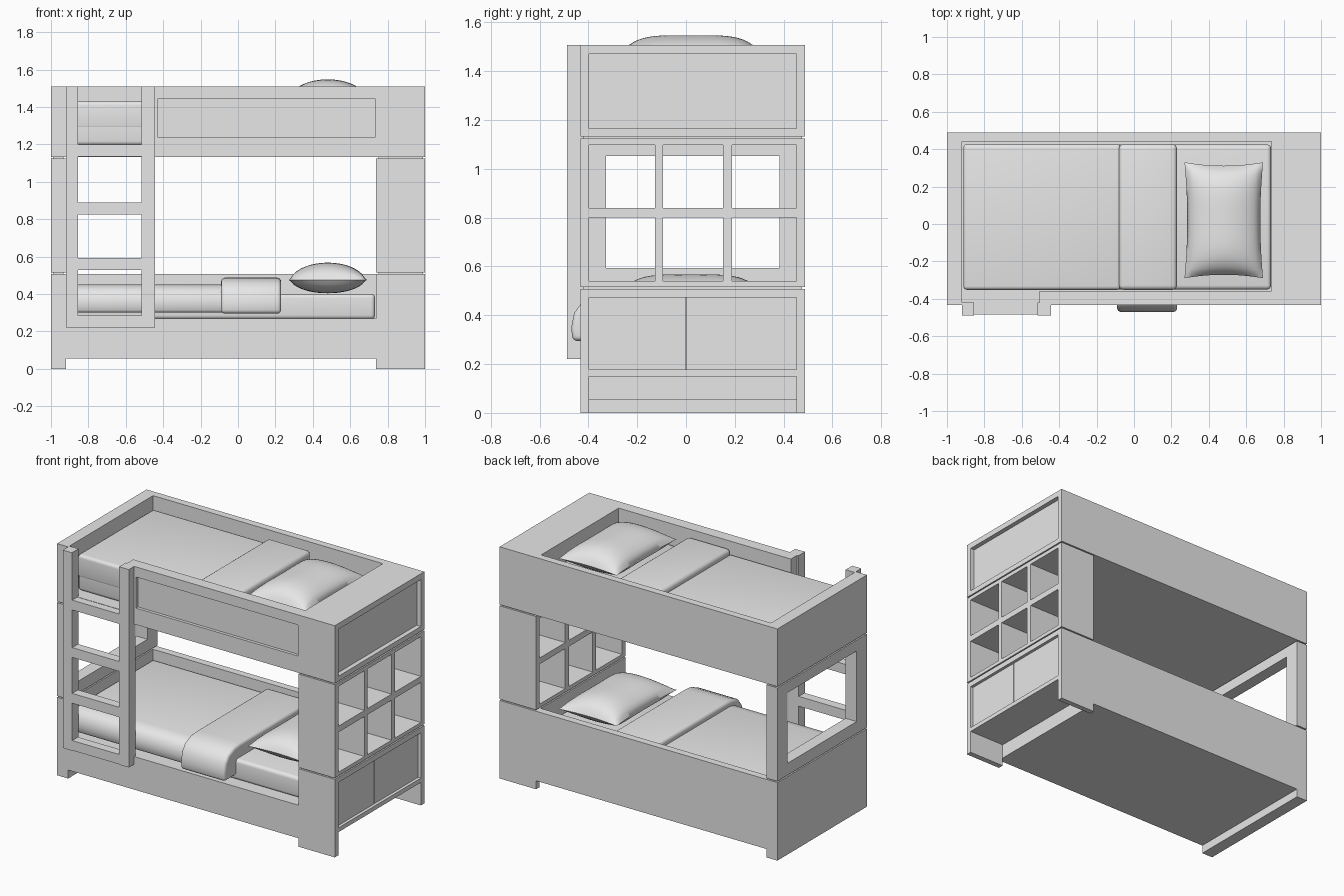
import bpy, bmesh, math

if "Cube" in bpy.data.objects:
    bpy.data.objects.remove(bpy.data.objects["Cube"], do_unlink=True)

grey = bpy.data.materials.new("plain_grey")
grey.use_nodes = True
grey.diffuse_color = (0.8, 0.8, 0.8, 1)
grey.node_tree.nodes["Principled BSDF"].inputs["Base Color"].default_value = (0.8, 0.8, 0.8, 1)


def make(name, bm):
    bmesh.ops.recalc_face_normals(bm, faces=bm.faces)
    mesh = bpy.data.meshes.new(name)
    bm.to_mesh(mesh)
    bm.free()
    mesh.materials.append(grey)
    obj = bpy.data.objects.new(name, mesh)
    bpy.context.collection.objects.link(obj)
    return obj


def activate(obj):
    bpy.ops.object.select_all(action='DESELECT')
    obj.select_set(True)
    bpy.context.view_layer.objects.active = obj


def box(name, x, y, z):
    bm = bmesh.new()
    bmesh.ops.create_cube(bm, size=1)
    for v in bm.verts:
        v.co = [r[0] if c < 0 else r[1] for c, r in zip(v.co, (x, y, z))]
    return make(name, bm)


def carve(obj, x, y, z):
    cutter = box("cutter", x, y, z)
    cutter.hide_render = True
    mod = obj.modifiers.new("cut", 'BOOLEAN')
    mod.operation = 'DIFFERENCE'
    mod.solver = 'EXACT'
    mod.object = cutter
    activate(obj)
    bpy.ops.object.modifier_apply(modifier=mod.name)
    bpy.data.objects.remove(cutter, do_unlink=True)


def soften(obj, width):
    mod = obj.modifiers.new("round", 'BEVEL')
    mod.width = width
    mod.segments = 4
    mod.limit_method = 'ANGLE'
    mod.angle_limit = math.radians(40)
    activate(obj)
    bpy.ops.object.modifier_apply(modifier=mod.name)
    bpy.ops.object.shade_smooth_by_angle(angle=math.radians(40))


def drape(name, x, profile, width):
    # Cloth cross-section in y and z, extruded along x
    bm = bmesh.new()
    face = bm.faces.new([bm.verts.new((x[0], y, z)) for y, z in profile])
    new = bmesh.ops.extrude_face_region(bm, geom=[face])["geom"]
    bmesh.ops.translate(bm, vec=(x[1] - x[0], 0, 0),
                        verts=[g for g in new if isinstance(g, bmesh.types.BMVert)])
    soften(make(name, bm), width)


def pillow(name, z):
    # Two domed grids welded at a pinched seam
    bm = bmesh.new()
    for side in (1, -1):
        grid = bmesh.ops.create_grid(bm, x_segments=24, y_segments=30, size=1)
        for v in grid["verts"]:
            u, w = v.co.x, v.co.y
            dome = (max(0, 1 - u * u) ** 0.55) * (max(0, 1 - w ** 4) ** 0.7)
            height = 0.097 if side > 0 else 0.075
            v.co = (0.48 + 0.21 * u * (0.93 + 0.07 * w * w),
                    0.02 + 0.31 * w * (0.94 + 0.06 * u * u),
                    z + side * height * dome * (0.95 + 0.05 * w * w))
    bmesh.ops.remove_doubles(bm, verts=bm.verts, dist=0.0005)
    obj = make(name, bm)
    activate(obj)
    bpy.ops.object.shade_smooth_by_angle(angle=math.radians(60))


FAR = 3
DEPTH = (-0.433, 0.488)
COLUMN = (0.738, 1.0)
END = (-1.0, -0.92)
PANEL = (-0.397, 0.453)

# Lower bed frame, open at the front, with a foot under its end
lower = box("lower_bed_frame", (-1, 0.738), DEPTH, (0.055, 0.508))
carve(lower, (-0.92, FAR), (-FAR, 0.44), (0.27, FAR))
box("end_foot", END, DEPTH, (0, 0.056))

# Cupboard at the head with two recessed doors and an open base
cupboard = box("cupboard", COLUMN, DEPTH, (0, 0.508))
carve(cupboard, (0, FAR), PANEL, (-1, 0.15))
carve(cupboard, (0.98, FAR), PANEL, (0.178, 0.473))
carve(cupboard, (0.972, FAR), (-0.002, 0.002), (0.179, 0.472))

# Open shelving of two rows and three columns
shelves = box("shelf_unit", COLUMN, DEPTH, (0.516, 1.124))
for z in ((0.54, 0.8), (0.84, 1.098)):
    for y in ((-0.397, -0.127), (-0.094, 0.151), (0.188, 0.453)):
        carve(shelves, (0, FAR), y, z)

# Window panel at the foot end
window = box("window_panel", END, DEPTH, (0.516, 1.124))
carve(window, (-FAR, 0), (-0.327, 0.384), (0.594, 1.053))

# Recessed spacers that form the shadow gaps
for label, (x0, x1) in (("shelf", COLUMN), ("window", END)):
    for level, z in (("lower", 0.512), ("upper", 1.128)):
        box(f"{label}_{level}_spacer", (x0 + 0.012, x1 - 0.012),
            (DEPTH[0] + 0.012, DEPTH[1] - 0.012), (z - 0.008, z + 0.008))

# Upper bed frame with ladder gap and recessed panels
upper = box("upper_bed_frame", (-1, 1), DEPTH, (1.132, 1.508))
carve(upper, (-0.92, 0.735), (-0.357, 0.44), (1.2, FAR))
carve(upper, (-0.92, -0.505), (-FAR, -0.2), (1.2, FAR))
carve(upper, (-0.43, 0.735), (-FAR, DEPTH[0] + 0.02), (1.24, 1.442))
carve(upper, (0.97, FAR), PANEL, (1.165, 1.47))

# Ladder
for side, x in (("right", (-0.92, -0.855)), ("left", (-0.515, -0.445))):
    box(f"ladder_{side}_post", x, (-0.488, -0.42), (0.22, 1.508))
for i, z in enumerate((0.22, 0.527, 0.825, 1.134)):
    box(f"ladder_rung_{i + 1}", (-0.86, -0.51), (-0.484, -0.424), (z, z + 0.064))

# Mattresses and pillows
for level, bottom, top in (("lower", 0.265, 0.4), ("upper", 1.195, 1.38)):
    mattress = box(f"{level}_mattress", (-0.91, 0.733), (-0.35, 0.425), (bottom, top))
    soften(mattress, 0.022)
    pillow(f"{level}_pillow", top + 0.075)

# Covers tucked inside the upper frame
drape("upper_blanket", (-0.912, -0.07),
      [(-0.352, 1.28), (-0.352, 1.43), (0.427, 1.43), (0.427, 1.28)], 0.02)
drape("upper_blanket_fold", (-0.08, 0.23),
      [(-0.352, 1.29), (-0.352, 1.465), (0.427, 1.465), (0.427, 1.29)], 0.025)

# Covers hanging over the front of the lower bed
drape("lower_blanket", (-0.912, -0.07),
      [(-0.405, 0.3), (-0.418, 0.35), (-0.405, 0.41), (-0.37, 0.44),
       (-0.32, 0.45), (0.427, 0.45), (0.427, 0.3)], 0.015)
drape("lower_blanket_fold", (-0.09, 0.23),
      [(-0.465, 0.295), (-0.47, 0.35), (-0.458, 0.41), (-0.425, 0.455),
       (-0.36, 0.482), (-0.3, 0.487), (0.427, 0.487), (0.427, 0.295)], 0.02)
